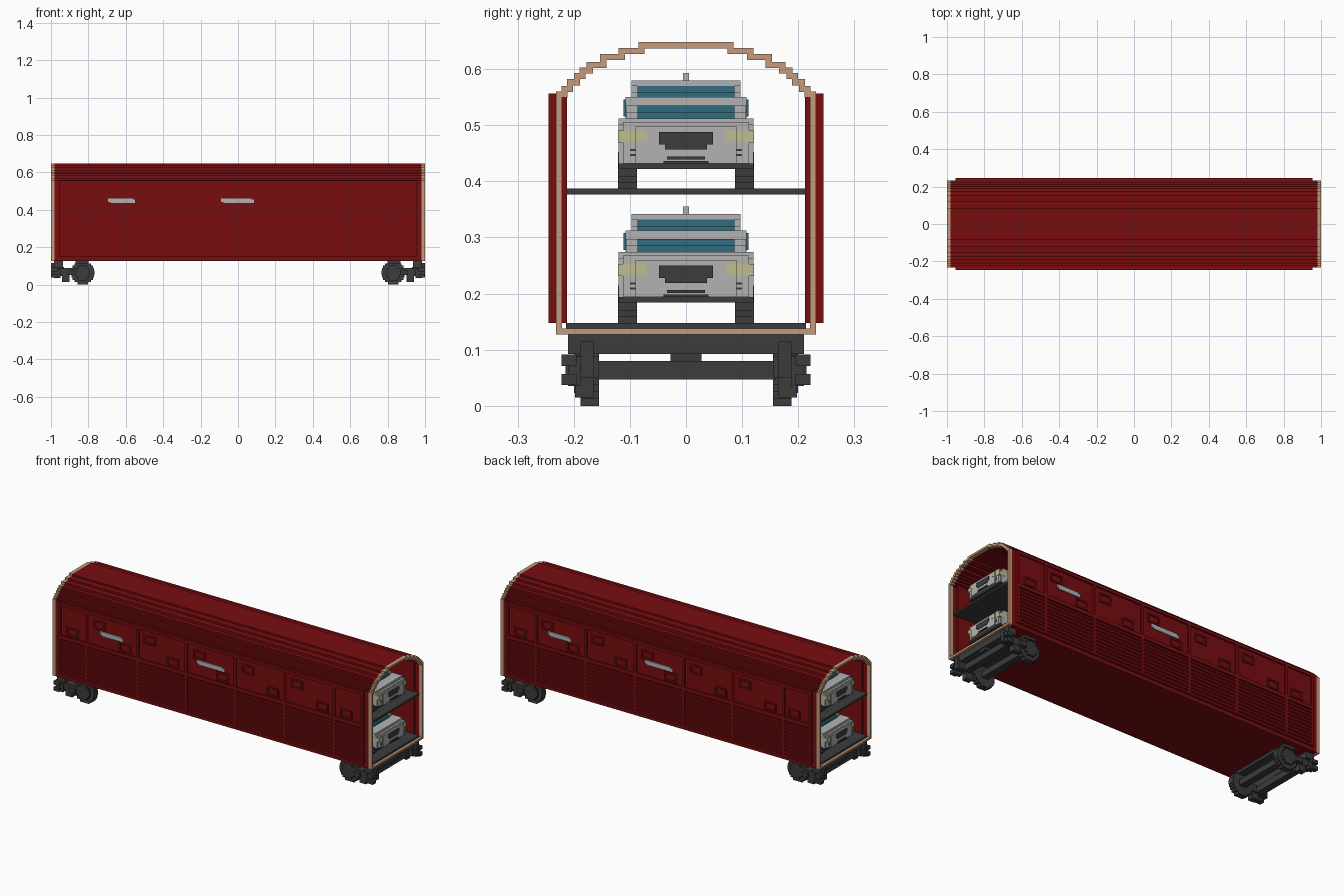
import bpy, bmesh, math
from mathutils import Matrix

if "Cube" in bpy.data.objects:
    bpy.data.objects.remove(bpy.data.objects["Cube"], do_unlink=True)


def material(name, r, g, b):
    m = bpy.data.materials.new(name)
    m.use_nodes = True
    m.diffuse_color = (r, g, b, 1)
    m.node_tree.nodes["Principled BSDF"].inputs["Base Color"].default_value = (r, g, b, 1)
    return m


RED, TAN, DARK, GREY, TEAL, CREAM = range(6)
MATS = [material("dark_red", .19, .004, .005), material("tan", .55, .33, .2),
        material("charcoal", .045, .045, .045), material("light_grey", .45, .45, .45),
        material("window_teal", .03, .15, .21), material("headlight_cream", .52, .51, .28)]


class Part:
    """Collects blocks into one mesh."""

    def __init__(self, name, mat):
        self.name, self.mat, self.bm = name, mat, bmesh.new()

    def box(self, x0, x1, y0, y1, z0, z1, mat=None):
        m = Matrix.Translation(((x0 + x1) / 2, (y0 + y1) / 2, (z0 + z1) / 2)) \
            @ Matrix.Diagonal((x1 - x0, y1 - y0, z1 - z0, 1))
        verts = bmesh.ops.create_cube(self.bm, size=1, matrix=m)["verts"]
        for f in {f for v in verts for f in v.link_faces}:
            f.material_index = self.mat if mat is None else mat

    def pair(self, x0, x1, y0, y1, z0, z1, mat=None):
        # same block on both sides
        self.box(x0, x1, y0, y1, z0, z1, mat)
        self.box(x0, x1, -y1, -y0, z0, z1, mat)

    def turned(self, x0, x1, y0, y1, z0, z1, mat=None):
        # block on the front, repeated half a turn round on the back
        self.box(x0, x1, -y1, -y0, z0, z1, mat)
        self.box(-x1, -x0, y0, y1, z0, z1, mat)

    def disc(self, x, z, r, y0, y1, rows, mat=None):
        # stepped wheel made of stacked rows
        h = 2 * r / rows
        for i in range(rows):
            c = -r + (i + .5) * h
            w = math.sqrt(r * r - c * c)
            self.pair(x - w, x + w, y0, y1, z + c - h / 2, z + c + h / 2, mat)

    def mesh(self):
        me = bpy.data.meshes.new(self.name)
        self.bm.to_mesh(me)
        self.bm.free()
        for m in MATS:
            me.materials.append(m)
        return me

    def finish(self):
        place(self.name, self.mesh())


def place(name, me, x=0, z=0, turn=0):
    ob = bpy.data.objects.new(name, me)
    ob.location = (x, 0, z)
    ob.rotation_euler.z = turn
    bpy.context.collection.objects.link(ob)


# Stepped arch cross-section: (half width, top of that step)
STEPS = [(.232, .56), (.222, .57), (.212, .582), (.2, .593), (.19, .603),
         (.177, .613), (.153, .627), (.12, .638), (.085, .648)]
BASE, WALL = .127, .011


def shell(name, mat, spans):
    half = [(STEPS[0][0], BASE, WALL)]
    for i, (y, z) in enumerate(STEPS):
        half.append((y, z, -WALL))
        if i + 1 < len(STEPS):
            half.append((STEPS[i + 1][0], z, -WALL))
    outer = [(y, z) for y, z, d in half]
    inner = [(y - WALL, z + d) for y, z, d in half]
    outer += [(-y, z) for y, z in reversed(outer)]
    inner += [(-y, z) for y, z in reversed(inner)]
    p = Part(name, mat)
    n = len(outer)
    for x0, x1 in spans:
        rings = [[p.bm.verts.new((x, y, z)) for y, z in loop]
                 for loop, x in ((outer, x0), (outer, x1), (inner, x1), (inner, x0))]
        for a in range(4):
            for i in range(n):
                j, b = (i + 1) % n, (a + 1) % 4
                f = p.bm.faces.new((rings[a][i], rings[a][j], rings[b][j], rings[b][i]))
                f.material_index = mat
    bmesh.ops.recalc_face_normals(p.bm, faces=p.bm.faces)
    p.finish()


shell("body_shell", RED, [(-.98, .98)])
shell("end_frames", TAN, [(-1, -.98), (.98, 1)])

# Side panels: backing, rails, posts and louvre slats
p = Part("side_panels", RED)
p.pair(-.955, .955, .212, .237, .148, .557)
for z0, z1 in ((.148, .16), (.353, .374), (.54, .557)):
    p.pair(-.955, .955, .23, .245, z0, z1)
for i in range(8):
    x = [-.947, -.78, -.46, -.155, .15, .46, .77, .947][i]
    p.pair(x - .008, x + .008, .23, .245, .148, .557)
for i in range(9):
    z = .17 + i * .0207
    p.pair(-.945, .945, .23, .243, z, z + .0105)
p.finish()

# Raised hatch frames on each side
p = Part("hatch_frames", RED)
high = [-.7, -.385, -.075, .23, .535]
low = [-.87, -.54, -.24, .07, .385, .695, .845]
for x, z in [(x, .49) for x in high] + [(x, .405) for x in low]:
    w, h, t = .037, .025, .009
    for s in (-1, 1):
        p.turned(x - w, x + w, .23, .243, z + s * (h - t / 2) - t / 2, z + s * (h - t / 2) + t / 2)
        p.turned(x + s * (w - t / 2) - t / 2, x + s * (w - t / 2) + t / 2, .23, .243, z - h, z + h)
p.finish()

# Plain pale marking strips
p = Part("marking_strips", GREY)
for x0, x1 in ((-.695, -.55), (-.09, .085)):
    p.turned(x0, x1 - .012, .235, .243, .442, .461)
    p.turned(x0 + .012, x1, .235, .243, .436, .455)
p.finish()

# Decks
p = Part("decks", DARK)
p.box(-.985, .985, -.214, .214, .138, .148)
p.box(-.985, .985, -.214, .214, .377, .387)
p.finish()

# Carried car, nose at x = 0 pointing +x, wheels on z = 0
p = Part("carried_car", GREY)
L = .45
p.box(-L, -.02, -.12, .12, .046, .115)
p.box(-L, -.03, -.12, .12, .115, .126)
p.box(-.02, -.008, -.112, .112, .046, .12)
p.box(-.008, 0, -.09, .09, .046, .112)
p.box(-L, -.012, -.12, .12, .036, .046, DARK)
p.box(-L + .01, -.105, -.108, .108, .126, .164)
p.box(-L + .02, -.135, -.097, .097, .164, .194)
p.box(-.3, -.28, -.005, .005, .194, .207)
for i in range(5):
    z = .126 + i * .0116
    p.box(-.2, -.085 - i * .011, -.086, .086, z, z + .0116, TEAL)
    p.pair(-.2, -.09 - i * .011, .086, .107 if i < 3 else .097, z, z + .0116)
p.box(-.2, -.131, -.097, .097, .184, .194)
for x0, x1 in ((-.27, -.16), (-.41, -.29)):
    p.pair(x0, x1, .1, .111, .13, .16, TEAL)
p.box(-L - .002, -L + .1, -.086, .086, .13, .18, TEAL)
# headlights, grille and vents
p.pair(-.05, -.006, .09, .121, .083, .105, CREAM)
p.pair(-.05, .001, .07, .091, .086, .105, CREAM)
p.box(-.01, .003, -.048, .048, .08, .102, DARK)
p.box(-.01, .003, -.037, .037, .071, .08, DARK)
p.box(-.01, .003, -.034, .034, .053, .058, DARK)
p.box(-.01, .003, -.04, .04, .046, .05, DARK)
for z in (.059, .068):
    p.pair(-.015, -.006, .07, .1, z, z + .004, DARK)
# wheels
for x in (-.07, -.36):
    p.disc(x, .033, .033, .087, .121, 6, DARK)
car = p.mesh()
for deck, z in (("lower", .148), ("upper", .386)):
    for end, s in (("left", 1), ("right", -1)):
        for row, x in (("outer", .975), ("inner", .49)):
            place(f"{deck}_{end}_{row}_car", car, s * x, z, 0 if s > 0 else math.pi)

# Running gear, built at the +x end
p = Part("running_gear", DARK)
p.disc(.83, .063, .063, .155, .188, 10)
p.disc(.83, .063, .04, .188, .2, 6)
p.box(.81, .85, -.16, .16, .047, .08)
p.box(.8, .87, -.2, .2, .112, .128)
p.box(.935, .985, -.21, .21, .092, .128)
p.box(.92, .96, -.16, .16, .047, .08)
p.box(.93, .98, -.028, .028, .078, .094)
p.pair(.84, .985, .155, .2, .05, .088)
p.pair(.97, 1, .165, .188, .05, .115)
p.pair(.9, .94, .165, .198, .015, .055)
p.pair(.95, .985, .187, .21, .035, .08)
for z in (.037, .071):
    p.pair(.965, 1, .195, .222, z, z + .02)
p.pair(.87, .91, .195, .215, .05, .075)
gear = p.mesh()
place("left_running_gear", gear)
place("right_running_gear", gear, turn=math.pi)
